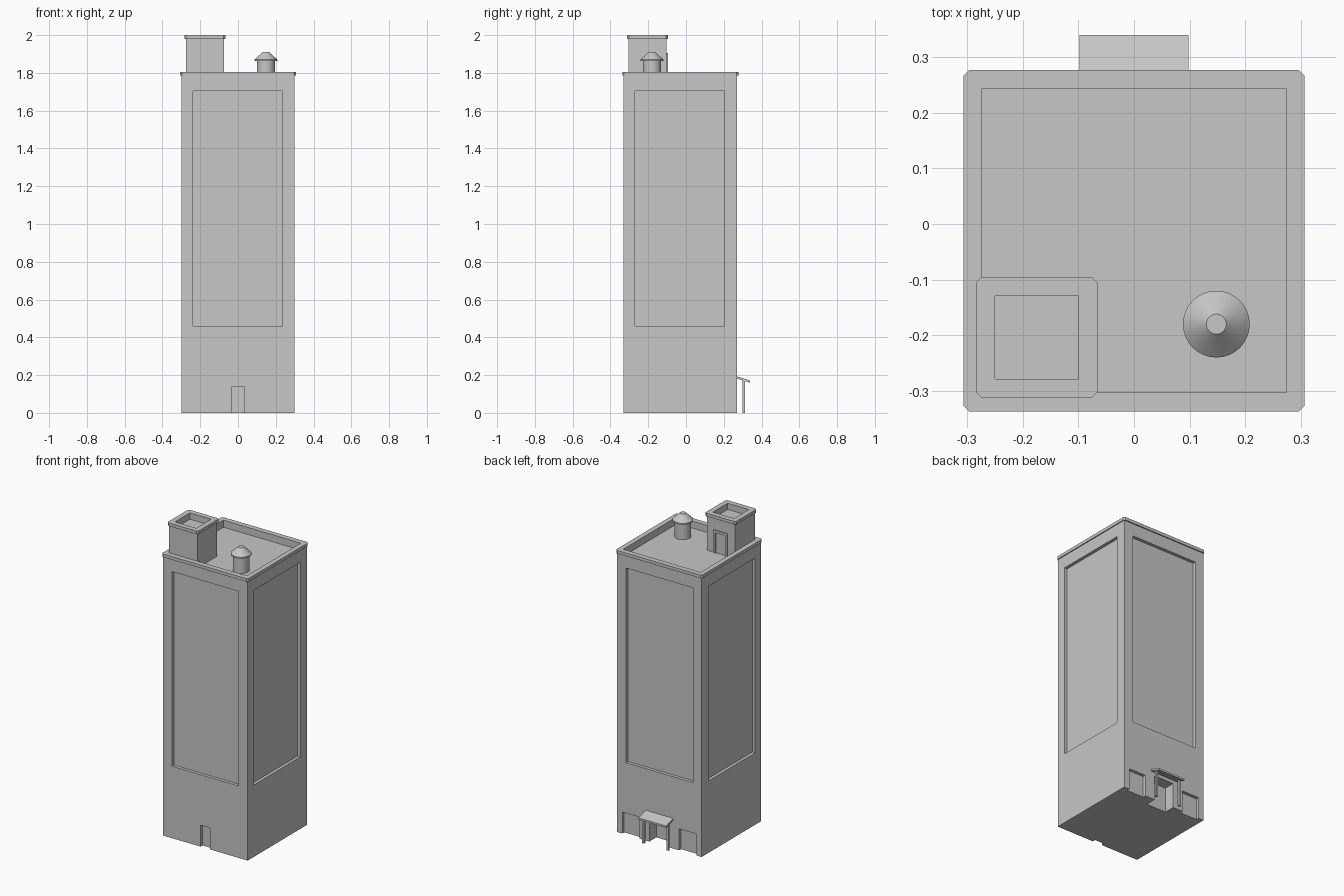
import bpy, bmesh
from mathutils import Matrix, Vector

cube = bpy.data.objects.get("Cube")
if cube:
    bpy.data.objects.remove(cube, do_unlink=True)

grey = bpy.data.materials.new("plain_grey")
grey.use_nodes = True
GREY = (0.57, 0.57, 0.57, 1)
grey.diffuse_color = GREY
grey.node_tree.nodes["Principled BSDF"].inputs["Base Color"].default_value = GREY


def finish(name, bm):
    bmesh.ops.recalc_face_normals(bm, faces=bm.faces)
    mesh = bpy.data.meshes.new(name)
    bm.to_mesh(mesh)
    bm.free()
    mesh.materials.append(grey)
    obj = bpy.data.objects.new(name, mesh)
    bpy.context.collection.objects.link(obj)
    return obj


def box(name, x, y, z, chamfer=0):
    """Box from (min, max) ranges, with optional chamfered vertical corners."""
    bm = bmesh.new()
    size = [r[1] - r[0] for r in (x, y, z)]
    mid = Vector([(r[0] + r[1]) / 2 for r in (x, y, z)])
    bmesh.ops.create_cube(bm, size=1, matrix=Matrix.Translation(mid) @ Matrix.Diagonal((*size, 1)))
    if chamfer:
        upright = [e for e in bm.edges if abs(e.verts[0].co.z - e.verts[1].co.z) > size[2] / 2]
        bmesh.ops.bevel(bm, geom=upright, offset=chamfer, segments=1, affect='EDGES')
    return finish(name, bm)


def carve(obj, *ranges):
    """Cut boxes out of an object and bake the result."""
    for r in ranges:
        cutter = box("cutter", *r)
        cutter.hide_render = True
        mod = obj.modifiers.new("cut", 'BOOLEAN')
        mod.operation = 'DIFFERENCE'
        mod.solver = 'EXACT'
        mod.object = cutter
        dg = bpy.context.evaluated_depsgraph_get()
        mesh = bpy.data.meshes.new_from_object(obj.evaluated_get(dg))
        obj.modifiers.clear()
        obj.data = mesh
        bpy.data.objects.remove(cutter, do_unlink=True)


def lathe(name, profile, centre, steps=32):
    bm = bmesh.new()
    verts = [bm.verts.new((r, 0, z)) for r, z in profile]
    edges = [bm.edges.new(pair) for pair in zip(verts, verts[1:])]
    bmesh.ops.spin(bm, geom=verts + edges, axis=(0, 0, 1), cent=(0, 0, 0),
                   angle=6.283185307, steps=steps)
    bmesh.ops.remove_doubles(bm, verts=bm.verts, dist=0.0001)
    bmesh.ops.translate(bm, verts=bm.verts, vec=centre)
    return finish(name, bm)


# Tower shell dimensions
LEFT, RIGHT, FRONT, BACK = -0.30, 0.30, -0.33, 0.27
ROOF, TOP = 1.76, 1.805
D = 0.02
roof_well = ((-0.274, 0.274), (-0.303, 0.243), (ROOF, 1.9))

# Tower with recessed wall panels, doors and sunken roof
tower = box("tower", (LEFT, RIGHT), (FRONT, BACK), (0, 1.795))
px, py, pz = (-0.237, 0.235), (-0.27, 0.203), (0.46, 1.705)
low = (-0.1, 0.137)
carve(tower, roof_well,
      (px, (FRONT - 0.1, FRONT + D), pz),
      (px, (BACK - D, BACK + 0.1), pz),
      ((LEFT - 0.1, LEFT + D), py, pz),
      ((RIGHT - D, RIGHT + 0.1), py, pz),
      ((-0.035, 0.034), (FRONT - 0.1, FRONT + D), low),
      ((0.14, 0.262), (BACK - D, BACK + 0.1), low),
      ((-0.262, -0.14), (BACK - D, BACK + 0.1), low),
      ((-0.07, 0.07), (BACK - 0.07, BACK + 0.1), (-0.1, 0.16)))

# Overhanging cornice ring
cornice = box("cornice", (-0.306, 0.306), (-0.337, 0.277), (1.785, TOP), 0.01)
carve(cornice, roof_well)

# Roof access block with sunken top and overhanging cap
well = ((-0.25, -0.1), (-0.279, -0.129), (1.96, 2.1))
block = box("roof_block", (-0.275, -0.075), (-0.304, -0.104), (ROOF, 1.99))
carve(block, well)
cap = box("roof_block_cap", (-0.284, -0.066), (-0.312, -0.095), (1.98, 2.0), 0.01)
carve(cap, well)

# Raised door frame on the roof block
frame = box("roof_door_frame", (-0.222, -0.125), (-0.11, -0.096), (ROOF, 1.905))
carve(frame, ((-0.208, -0.139), (-0.2, 0), (1.7, 1.89)))

# Water tank with conical lid
tank_spot = (0.148, -0.18, 0)
tank = lathe("water_tank", [(0, ROOF), (0.048, ROOF), (0.048, 1.87), (0, 1.87)], tank_spot)
lid = lathe("tank_lid", [(0, 1.862), (0.06, 1.862), (0.06, 1.87), (0.018, 1.91), (0, 1.91)], tank_spot)
bpy.ops.object.select_all(action='DESELECT')
for part in (tank, lid):
    part.select_set(True)
bpy.context.view_layer.objects.active = tank
bpy.ops.object.shade_smooth_by_angle()

# Sloping entrance canopy on two posts
canopy = box("canopy", (-0.098, 0.098), (0.265, 0.34), (0.183, 0.195))
for v in canopy.data.vertices:
    v.co.z -= 0.32 * (v.co.y - 0.265)
for side, x in (("left", 0.086), ("right", -0.086)):
    box(f"canopy_post_{side}", (x - 0.007, x + 0.007), (0.298, 0.312), (0, 0.175))
